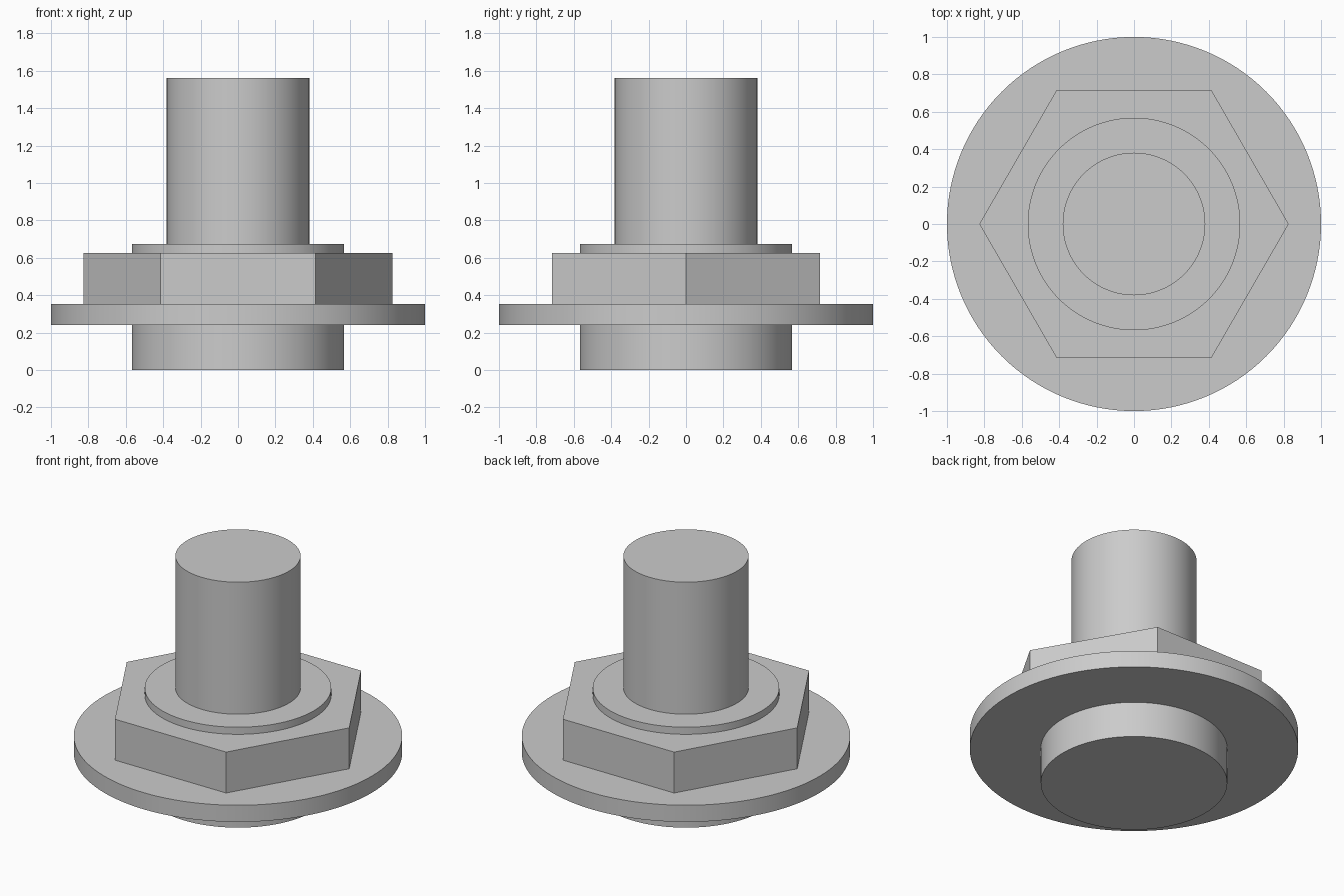
import bpy
import math

cube = bpy.data.objects.get("Cube")
if cube:
    bpy.data.objects.remove(cube, do_unlink=True)

# Single plain metal colour
metal = bpy.data.materials.new("grey_metal")
metal.use_nodes = True
GREY = (0.6, 0.6, 0.6, 1.0)
metal.diffuse_color = GREY
metal.node_tree.nodes["Principled BSDF"].inputs["Base Color"].default_value = GREY


def disc(name, radius, bottom, top, sides=128, turn=0.0):
    """Upright prism or cylinder between two heights."""
    bpy.ops.mesh.primitive_cylinder_add(
        vertices=sides, radius=radius, depth=top - bottom,
        location=(0, 0, (bottom + top) / 2), rotation=(0, 0, turn))
    part = bpy.context.object
    part.name = name
    part.data.materials.append(metal)
    bpy.ops.object.transform_apply(location=False, rotation=True, scale=False)
    bpy.ops.object.shade_smooth_by_angle(angle=math.radians(30))
    return part


# Stacked from the base upward
disc("lower_boss", 0.568, 0.0, 0.24)
disc("flange", 1.0, 0.24, 0.352)
# Hexagon has corners pointing left and right
disc("hex_nut", 0.827, 0.352, 0.627, sides=6, turn=math.radians(30))
disc("collar", 0.568, 0.627, 0.675)
disc("shaft", 0.381, 0.675, 1.562)
